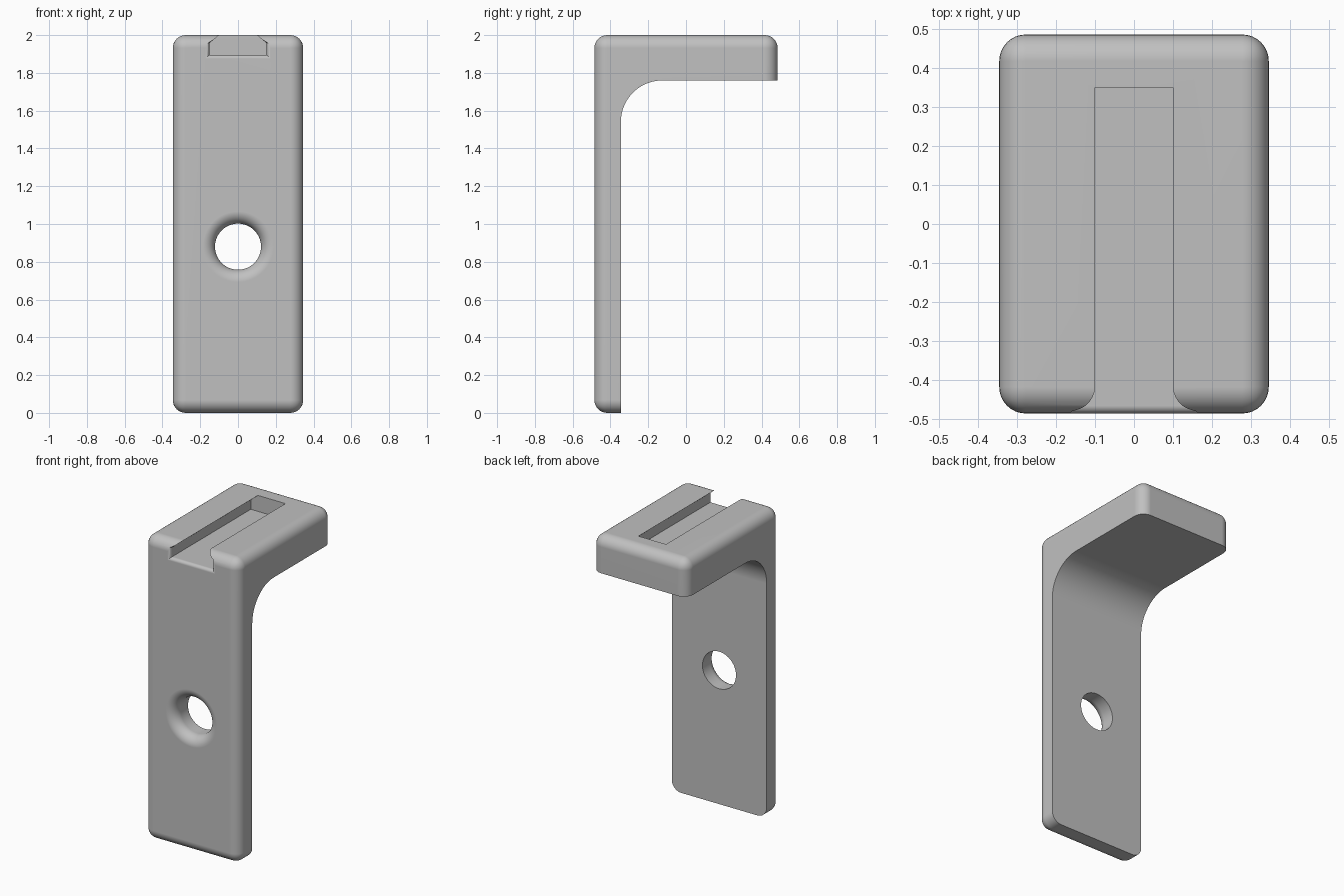
import bpy, bmesh, math
from mathutils import Matrix

cube = bpy.data.objects.get("Cube")
if cube:
    bpy.data.objects.remove(cube, do_unlink=True)

HX, HY, TOP = 0.345, 0.485, 2.0
ROUND = 0.068

grey = bpy.data.materials.new("plain grey")
grey.use_nodes = True
grey.diffuse_color = (0.53, 0.53, 0.53, 1)
grey.node_tree.nodes["Principled BSDF"].inputs["Base Color"].default_value = (0.53, 0.53, 0.53, 1)


def make(name, bm):
    bmesh.ops.recalc_face_normals(bm, faces=bm.faces)
    mesh = bpy.data.meshes.new(name)
    bm.to_mesh(mesh)
    bm.free()
    mesh.materials.append(grey)
    obj = bpy.data.objects.new(name, mesh)
    bpy.context.collection.objects.link(obj)
    return obj


def loft(name, rings):
    """Closed solid through rings of equal point count."""
    bm = bmesh.new()
    loops = [[bm.verts.new(p) for p in ring] for ring in rings]
    n = len(loops[0])
    for a, b in zip(loops, loops[1:]):
        for i in range(n):
            j = (i + 1) % n
            bm.faces.new((a[i], a[j], b[j], b[i]))
    bm.faces.new(loops[0])
    bm.faces.new(loops[-1])
    return make(name, bm)


def arc(cx, cy, r, start, end, steps):
    angles = [math.radians(start + (end - start) * i / steps) for i in range(steps + 1)]
    return [(cx + r * math.cos(a), cy + r * math.sin(a)) for a in angles]


# Rounded block that becomes the bracket
bm = bmesh.new()
bmesh.ops.create_cube(bm, size=1, matrix=Matrix.Translation((0, 0, TOP / 2))
                      @ Matrix.Diagonal((2 * HX, 2 * HY, TOP, 1)))
bmesh.ops.bevel(bm, geom=bm.edges[:], offset=ROUND, segments=8, profile=0.5, affect='EDGES')
bracket = make("bracket", bm)

# Space under the arm, with a filleted inner corner
BACK, UNDER, FILLET = -0.345, 1.76, 0.22
profile = [(1, -1), (BACK, -1)]
profile += arc(BACK + FILLET, UNDER - FILLET, FILLET, 180, 90, 20) + [(1, UNDER)]
inner_cutter = loft("inner_cutter", [[(x, y, z) for y, z in profile] for x in (-1, 1)])

# Slot with overhanging lips and a rounded mouth
def slot_ring(y, grow):
    half = [(0.152 + grow, 1.895 - grow), (0.152 + grow, 1.957 + grow * 0.4),
            (0.1 + grow, TOP + grow * 0.4), (0.1 + grow, TOP + 0.1)]
    return [(x, y, z) for x, z in half] + [(-x, y, z) for x, z in reversed(half)]

MOUTH = 0.02
rings = [slot_ring(-HY - 0.1, MOUTH)]
rings += [slot_ring(-HY + d, g) for d, g in arc(MOUTH, MOUTH, MOUTH, 180, 270, 6)]
rings.append(slot_ring(0.35, 0))
slot_cutter = loft("slot_cutter", rings)

# Bolt hole with a rounded front rim
RIM, RADIUS, HOLE_Z, SIDES = 0.065, 0.122, 0.88, 64
steps = [(-HY - 0.1, RADIUS + RIM)]
steps += [(-HY + d, RADIUS + g) for d, g in arc(RIM, RIM, RIM, 180, 270, 10)]
steps.append((-0.2, RADIUS))
turn = [2 * math.pi * i / SIDES for i in range(SIDES)]
hole_cutter = loft("hole_cutter", [[(r * math.cos(a), y, HOLE_Z + r * math.sin(a)) for a in turn]
                                   for y, r in steps])

# Cut everything out of the block
bpy.ops.object.select_all(action='DESELECT')
bpy.context.view_layer.objects.active = bracket
bracket.select_set(True)
for cutter in (inner_cutter, slot_cutter, hole_cutter):
    cut = bracket.modifiers.new(cutter.name, 'BOOLEAN')
    cut.operation, cut.solver, cut.object = 'DIFFERENCE', 'EXACT', cutter
    bpy.ops.object.modifier_apply(modifier=cut.name)
    bpy.data.objects.remove(cutter, do_unlink=True)

# Smooth fillets, flat broad faces
bpy.ops.object.shade_smooth_by_angle(angle=math.radians(30))
normals = bracket.modifiers.new("flat_faces", 'WEIGHTED_NORMAL')
normals.keep_sharp = True
